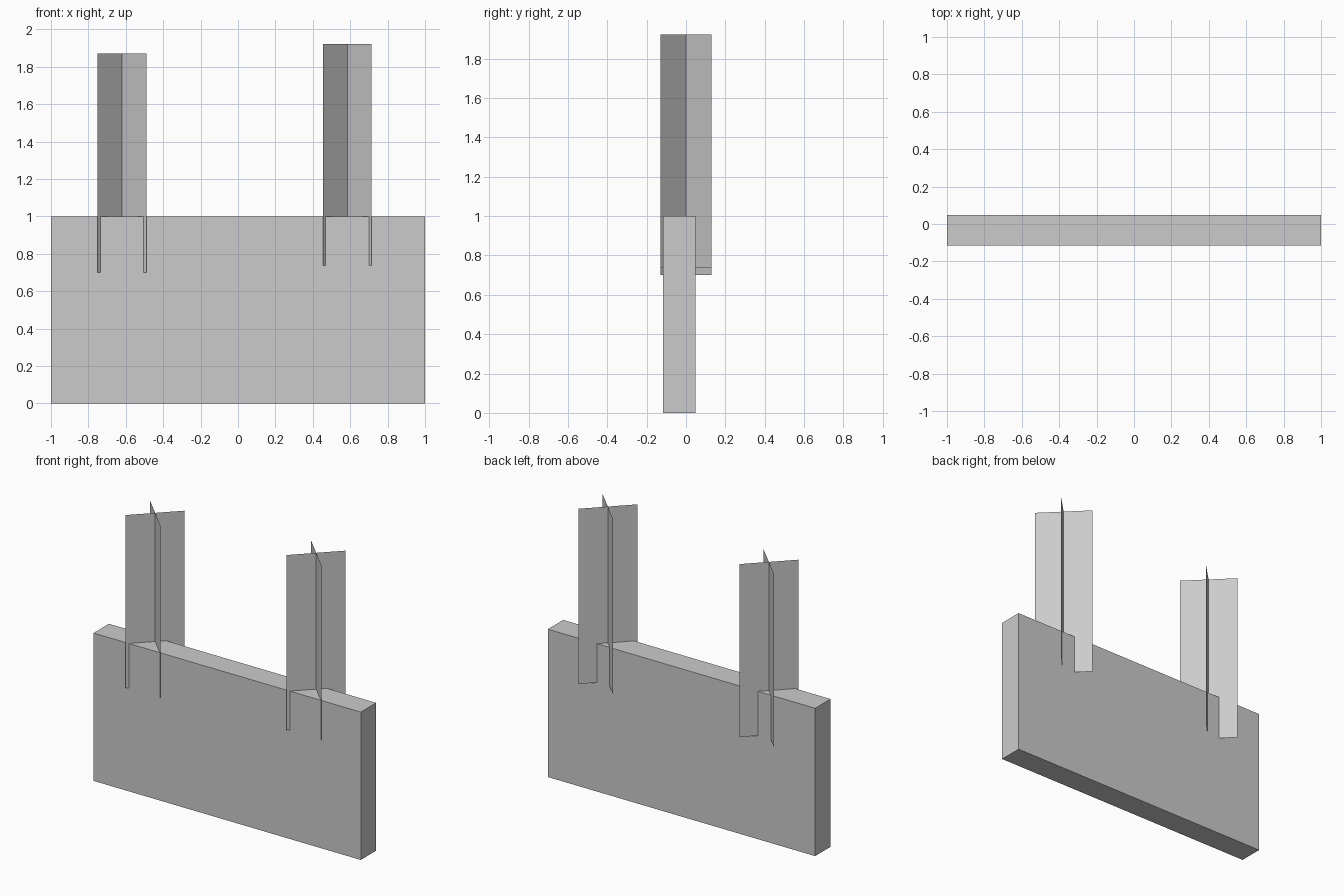
import bpy, bmesh, math
from mathutils import Matrix

if "Cube" in bpy.data.objects:
    bpy.data.objects.remove(bpy.data.objects["Cube"])


def make_object(name, bm):
    mesh = bpy.data.meshes.new(name)
    bm.to_mesh(mesh)
    bm.free()
    obj = bpy.data.objects.new(name, mesh)
    bpy.context.collection.objects.link(obj)
    return obj


def box(name, x0, x1, y0, y1, z0, z1):
    bm = bmesh.new()
    bmesh.ops.create_cube(bm, size=1)
    bmesh.ops.scale(bm, vec=(x1 - x0, y1 - y0, z1 - z0), verts=bm.verts)
    bmesh.ops.translate(bm, vec=((x0 + x1) / 2, (y0 + y1) / 2, (z0 + z1) / 2), verts=bm.verts)
    return make_object(name, bm)


def crossed_cards(name, x, z0, z1, half=0.13):
    """Two upright flat cards crossing at right angles, on the diagonals."""
    bm = bmesh.new()
    r = half * math.sqrt(2)
    for angle in (45, 135):
        rot = Matrix.Translation((x, 0, 0)) @ Matrix.Rotation(math.radians(angle), 4, 'Z')
        corners = [(-r, 0, z0), (r, 0, z0), (r, 0, z1), (-r, 0, z1)]
        verts = [bm.verts.new(c) for c in corners]
        bm.faces.new(verts)
        bmesh.ops.transform(bm, matrix=rot, verts=verts)
    return make_object(name, bm)


# Solid wall block
box("wall", -1, 1, -0.116, 0.048, 0, 1)

# Crossed cards rising through the wall top
crossed_cards("left_crossed_cards", -0.62, 0.70, 1.87)
crossed_cards("right_crossed_cards", 0.585, 0.737, 1.922)
